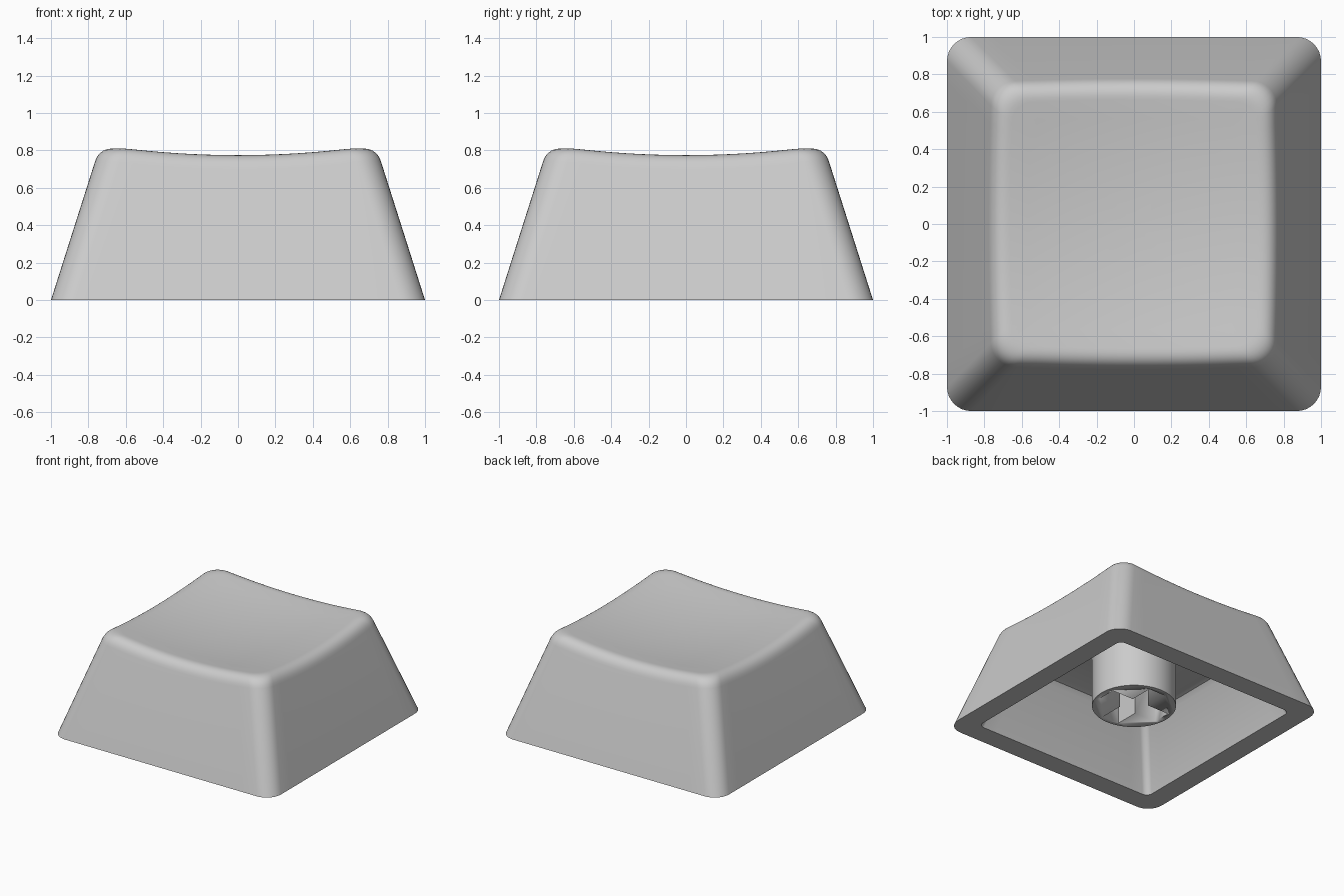
import bpy, bmesh, math
from mathutils import Vector

if "Cube" in bpy.data.objects:
    bpy.data.objects.remove(bpy.data.objects["Cube"])

ARC, SIDE = 8, 14            # segments per rounded corner / straight side
SLOPE = 0.318                # inward lean of the walls per unit of height
DISH_Z, DISH_K = 0.727, 0.104  # dish bottom height and curvature

plastic = bpy.data.materials.new("grey plastic")
plastic.diffuse_color = (0.6, 0.6, 0.6, 1)
plastic.use_nodes = True
plastic.node_tree.nodes["Principled BSDF"].inputs["Base Color"].default_value = plastic.diffuse_color


def rounded_square(half, r):
    """Outline points of a rounded square, anticlockwise."""
    pts = []
    for q in range(4):
        a0 = q * math.pi / 2
        centre = Vector((math.cos(a0 + math.pi / 4), math.sin(a0 + math.pi / 4)))
        centre *= (half - r) * math.sqrt(2)
        for i in range(ARC + 1):
            a = a0 + i / ARC * math.pi / 2
            pts.append(centre + r * Vector((math.cos(a), math.sin(a))))
    out = []
    for i, p in enumerate(pts):
        out.append(p)
        if i % (ARC + 1) == ARC:     # subdivide the straight side
            n = pts[(i + 1) % len(pts)]
            out += [p.lerp(n, j / SIDE) for j in range(1, SIDE)]
    return out


def flat_ring(half, r, z):
    return [Vector((p.x, p.y, z)) for p in rounded_square(half, r)]


def on_dish(x, y):
    return Vector((x, y, DISH_Z + DISH_K * (x * x + y * y)))


def finish(name, bm, angle=30):
    bmesh.ops.recalc_face_normals(bm, faces=bm.faces)
    mesh = bpy.data.meshes.new(name)
    bm.to_mesh(mesh)
    bm.free()
    obj = bpy.data.objects.new(name, mesh)
    bpy.context.collection.objects.link(obj)
    mesh.materials.append(plastic)
    bpy.ops.object.select_all(action='DESELECT')
    obj.select_set(True)
    bpy.context.view_layer.objects.active = obj
    bpy.ops.object.shade_smooth_by_angle(angle=math.radians(angle))
    return obj


# Upper edge: where the sloping wall meets the dish, rounded by a curve
base = flat_ring(1, 0.13, 0)
lower, edge, upper = [], [], []
for i in range(len(base)):
    z = 0.8
    for _ in range(8):
        # move every wall point along its own corner direction
        b = base[i]
        shift = Vector((max(-0.87, min(0.87, b.x)), max(-0.87, min(0.87, b.y))))
        k = 1 - SLOPE * z / 0.87
        wall = Vector((b.x - shift.x * (1 - k), b.y - shift.y * (1 - k)))
        z = on_dish(wall.x, wall.y).z
    p = Vector((wall.x, wall.y, z))
    edge.append(p)
    lower.append(p.lerp(b, 0.085 / z))
    upper.append(on_dish(p.x * 0.885, p.y * 0.885))

# Shell: cavity, bottom rim, walls, rounded edge, dish
rings = [flat_ring(0.3, 0.03, 0.54), flat_ring(0.61, 0.05, 0.54),
         flat_ring(0.645, 0.05, 0.53), flat_ring(0.673, 0.05, 0.495),
         flat_ring(0.83, 0.05, 0), base]
for j in range(9):
    t = j / 8
    rings.append([a * (1 - t) ** 2 + e * 2 * t * (1 - t) + u * t * t
                  for a, e, u in zip(lower, edge, upper)])
for s in (0.85, 0.7, 0.55, 0.4, 0.25, 0.12):
    rings.append([on_dish(u.x * s, u.y * s) for u in upper])

bm = bmesh.new()
loops = [[bm.verts.new(p) for p in ring] for ring in rings]
for a, b in zip(loops, loops[1:]):
    for i in range(len(a)):
        n = (i + 1) % len(a)
        bm.faces.new((a[i], a[n], b[n], b[i]))
bm.faces.new(loops[0])
centre = bm.verts.new(on_dish(0, 0))
for i in range(len(base)):
    bm.faces.new((loops[-1][i], loops[-1][(i + 1) % len(base)], centre))
finish("cap_shell", bm)


def prism(points, z0, z1):
    """Upright prism from a 2D outline."""
    bm = bmesh.new()
    face = bm.faces.new([bm.verts.new((x, y, z0)) for x, y in points])
    new = bmesh.ops.extrude_face_region(bm, geom=[face])["geom"]
    verts = [v for v in new if isinstance(v, bmesh.types.BMVert)]
    bmesh.ops.translate(bm, verts=verts, vec=(0, 0, z1 - z0))
    return bm


# Stem: round post with a cross-shaped socket
circle = [(0.316 * math.cos(i * math.tau / 64), 0.316 * math.sin(i * math.tau / 64))
          for i in range(64)]
stem = finish("stem", prism(circle, 0.11, 0.58))
a, b = 0.27, 0.075           # arm half-length and half-width
arm = [(a, -b), (a, b), (b, b)]
cross = []
for q in range(4):
    c, s = (1, 0, -1, 0)[q], (0, 1, 0, -1)[q]
    cross += [(x * c - y * s, x * s + y * c) for x, y in arm]
cutter = finish("socket_cutter", prism(cross, 0.0, 0.54))
cutter.hide_render = True
cutter.hide_viewport = True
cut = stem.modifiers.new("socket", 'BOOLEAN')
cut.object = cutter
cut.operation = 'DIFFERENCE'
cut.solver = 'EXACT'
stem.modifiers.move(len(stem.modifiers) - 1, 0)
